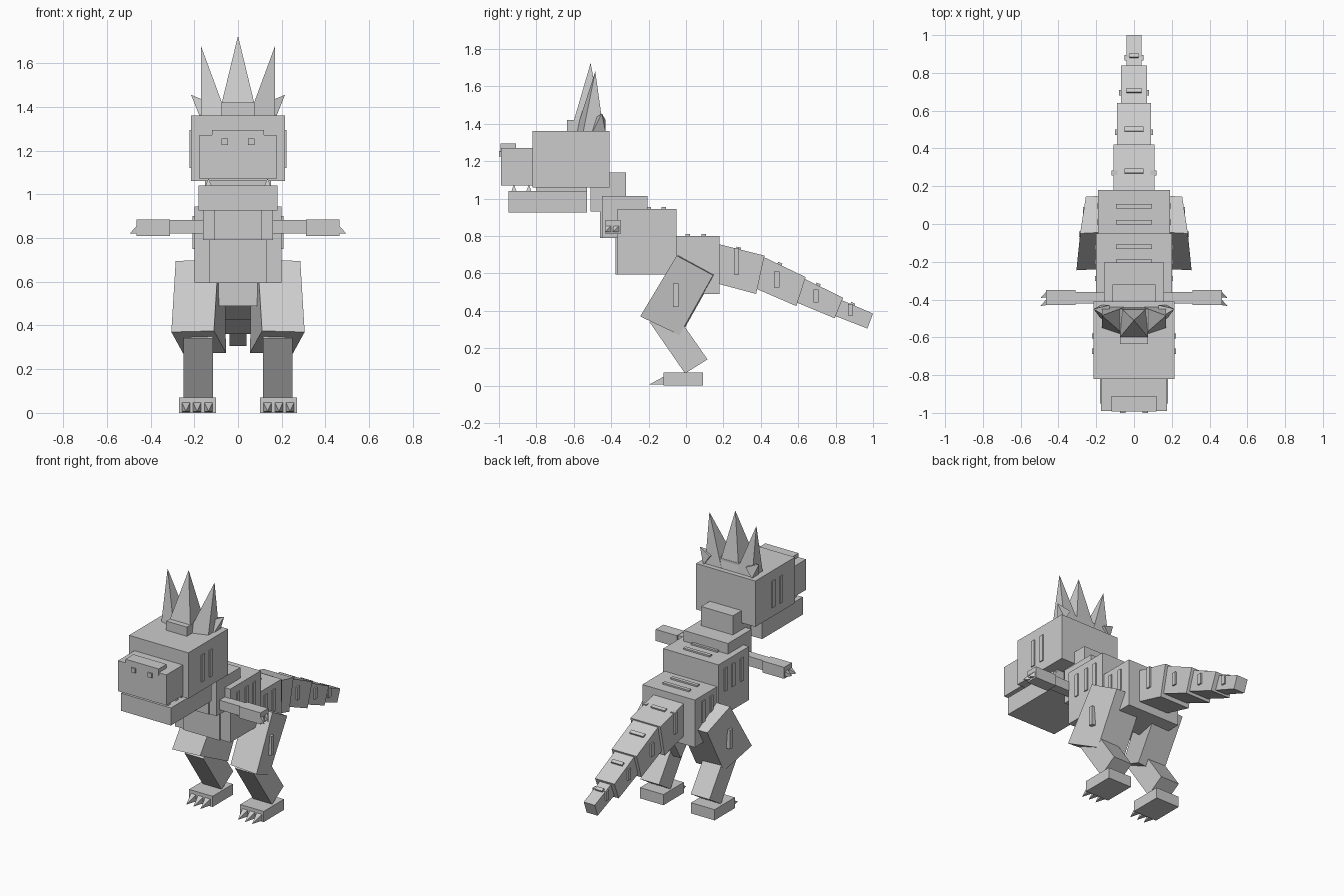
import bpy
import math
from mathutils import Matrix, Vector

skin = bpy.data.materials.new("grey_skin")
skin.diffuse_color = (0.6, 0.6, 0.6, 1)


def mesh(name, verts, faces):
    me = bpy.data.meshes.new(name)
    me.from_pydata(verts, [], faces)
    me.materials.append(skin)
    ob = bpy.data.objects.new(name, me)
    bpy.context.collection.objects.link(ob)
    return ob


def loft(name, a, b):
    """Solid between two matching loops."""
    n = len(a)
    faces = [tuple(range(n)), tuple(range(2 * n - 1, n - 1, -1))]
    faces += [(i, n + i, n + (i + 1) % n, (i + 1) % n) for i in range(n)]
    ob = mesh(name, list(a) + list(b), faces)
    fix_normals(ob)
    return ob


def spike(name, base, tip):
    n = len(base)
    faces = [tuple(range(n))] + [(i, (i + 1) % n, n) for i in range(n)]
    ob = mesh(name, list(base) + [tip], faces)
    fix_normals(ob)
    return ob


def fix_normals(ob):
    import bmesh
    bm = bmesh.new()
    bm.from_mesh(ob.data)
    bmesh.ops.recalc_face_normals(bm, faces=bm.faces)
    bm.to_mesh(ob.data)
    bm.free()


def box(name, x, y, z, tilt=0):
    """Box from ranges, optionally tilted about its own x axis (degrees)."""
    c = Vector((sum(x) / 2, sum(y) / 2, sum(z) / 2))
    m = Matrix.Rotation(math.radians(tilt), 3, 'X')
    loop = [(y[0], z[0]), (y[1], z[0]), (y[1], z[1]), (y[0], z[1])]
    ends = [[c + m @ (Vector((px, py, pz)) - c) for py, pz in loop] for px in x]
    return loft(name, *ends)


def block(name, half, y, z):
    return box(name, (-half, half), y, z)


def prism(name, x0, x1, yz):
    return loft(name, [(x0, y, z) for y, z in yz], [(x1, y, z) for y, z in yz])


# Head, snout and jaw
block("head", 0.215, (-0.82, -0.41), (1.06, 1.36))
block("snout", 0.175, (-0.99, -0.82), (1.07, 1.27))
block("nose_ridge", 0.12, (-0.992, -0.91), (1.25, 1.295))
block("lower_jaw", 0.18, (-0.95, -0.53), (0.925, 1.04))
block("throat", 0.15, (-0.80, -0.53), (1.03, 1.07))

# Neck and body
block("neck", 0.115, (-0.51, -0.32), (0.93, 1.14))
block("shoulders", 0.16, (-0.45, -0.205), (0.79, 1.015))
block("breast_plate", 0.11, (-0.46, -0.44), (0.79, 1.01))
block("chest", 0.20, (-0.365, -0.05), (0.595, 0.945))
block("belly_plate", 0.13, (-0.378, -0.36), (0.595, 0.80))
block("hips", 0.19, (-0.055, 0.18), (0.49, 0.80))

# Tail
tail = [
    (0.108, [(0.17, 0.757), (0.42, 0.695), (0.375, 0.49), (0.17, 0.545)]),
    (0.09, [(0.41, 0.69), (0.64, 0.58), (0.59, 0.425), (0.37, 0.52)]),
    (0.07, [(0.635, 0.57), (0.84, 0.47), (0.795, 0.36), (0.59, 0.445)]),
    (0.04, [(0.83, 0.458), (1.0, 0.385), (0.97, 0.305), (0.79, 0.375)]),
]
for half, yz in tail:
    prism("tail_segment", -half, half, yz)

# Raised bars across the back and tail: half width, y, z, tilt
for half, y, z, tilt in [(0.095, -0.2, 0.945, 0), (0.095, -0.12, 0.945, 0),
                         (0.095, 0.01, 0.80, 0), (0.095, 0.095, 0.80, 0),
                         (0.05, 0.28, 0.73, -14), (0.05, 0.50, 0.648, -25),
                         (0.04, 0.705, 0.537, -25), (0.025, 0.89, 0.433, -24)]:
    box("back_bar", (-half, half), (y - 0.012, y + 0.012), (z - 0.01, z + 0.01), tilt)

# Crown
block("crown_base", 0.075, (-0.635, -0.45), (1.35, 1.42))
spike("crown_spike", [(-0.075, -0.60, 1.415), (0.075, -0.60, 1.415),
                      (0.075, -0.44, 1.355), (-0.075, -0.44, 1.355)], (0, -0.51, 1.725))

for s in (-1, 1):
    spike("crown_side_spike", [(s * x, y, 1.355) for x, y in
          ((0.17, -0.55), (0.05, -0.59), (0.05, -0.44), (0.17, -0.44))],
          (s * 0.17, -0.485, 1.68))
    spike("crown_small_spike", [(s * 0.175, -0.50, 1.355), (s * 0.175, -0.43, 1.355),
          (s * 0.13, -0.43, 1.42), (s * 0.13, -0.50, 1.42)], (s * 0.215, -0.45, 1.455))
    box("nostril", (s * 0.045, s * 0.075), (-1.0, -0.98), (1.225, 1.255))
    for y in (-0.92, -0.84, -0.76):
        spike("tooth", [(s * 0.12, y - 0.015, 1.035), (s * 0.15, y - 0.015, 1.035),
                        (s * 0.15, y + 0.015, 1.035), (s * 0.12, y + 0.015, 1.035)],
              (s * 0.135, y, 1.075))

    # Raised bars on the flanks: outer x, y, z range, tilt
    bars = [(0.222, -0.673, 1.12, 1.295, 0), (0.222, -0.593, 1.12, 1.295, 0),
            (0.207, -0.288, 0.75, 0.90, 0), (0.207, -0.20, 0.75, 0.90, 0),
            (0.207, -0.123, 0.75, 0.90, 0), (0.197, 0.01, 0.625, 0.765, 0),
            (0.197, 0.095, 0.625, 0.765, 0), (0.118, 0.27, 0.595, 0.735, 0),
            (0.10, 0.485, 0.525, 0.61, 0), (0.08, 0.695, 0.445, 0.515, 0),
            (0.05, 0.88, 0.375, 0.435, 0), (0.29, -0.055, 0.42, 0.545, 0)]
    for x, y, z0, z1, tilt in bars:
        box("side_bar", (s * (x - 0.03), s * x), (y - 0.014, y + 0.014), (z0, z1), tilt)

    # Arms with two claws each
    box("arm", (s * 0.15, s * 0.32), (-0.42, -0.36), (0.82, 0.883))
    box("hand", (s * 0.31, s * 0.465), (-0.43, -0.35), (0.81, 0.885))
    for y in (-0.37, -0.412):
        spike("hand_claw", [(s * 0.46, y - 0.017, 0.82), (s * 0.46, y + 0.017, 0.82),
                            (s * 0.46, y + 0.017, 0.86), (s * 0.46, y - 0.017, 0.86)],
              (s * 0.495, y - 0.022, 0.82))

    # Legs turned slightly outward
    thigh = [(0.285, -0.05, 0.695), (0.255, 0.145, 0.59),
             (0.25, -0.035, 0.27), (0.305, -0.245, 0.37)]
    loft("thigh", [(s * x, y, z) for x, y, z in thigh],
         [(s * (x - 0.195), y + 0.01, z + 0.005) for x, y, z in thigh])
    prism("shin", s * 0.115, s * 0.25,
          [(-0.195, 0.34), (-0.005, 0.065), (0.115, 0.14), (-0.08, 0.42)])
    box("foot", (s * 0.10, s * 0.27), (-0.12, 0.09), (0, 0.07))
    for x in (0.135, 0.187, 0.238):
        spike("toe_claw", [(s * (x - 0.02), -0.115, 0.005), (s * (x + 0.02), -0.115, 0.005),
                           (s * (x + 0.02), -0.115, 0.05), (s * (x - 0.02), -0.115, 0.05)],
              (s * x, -0.195, 0.007))
